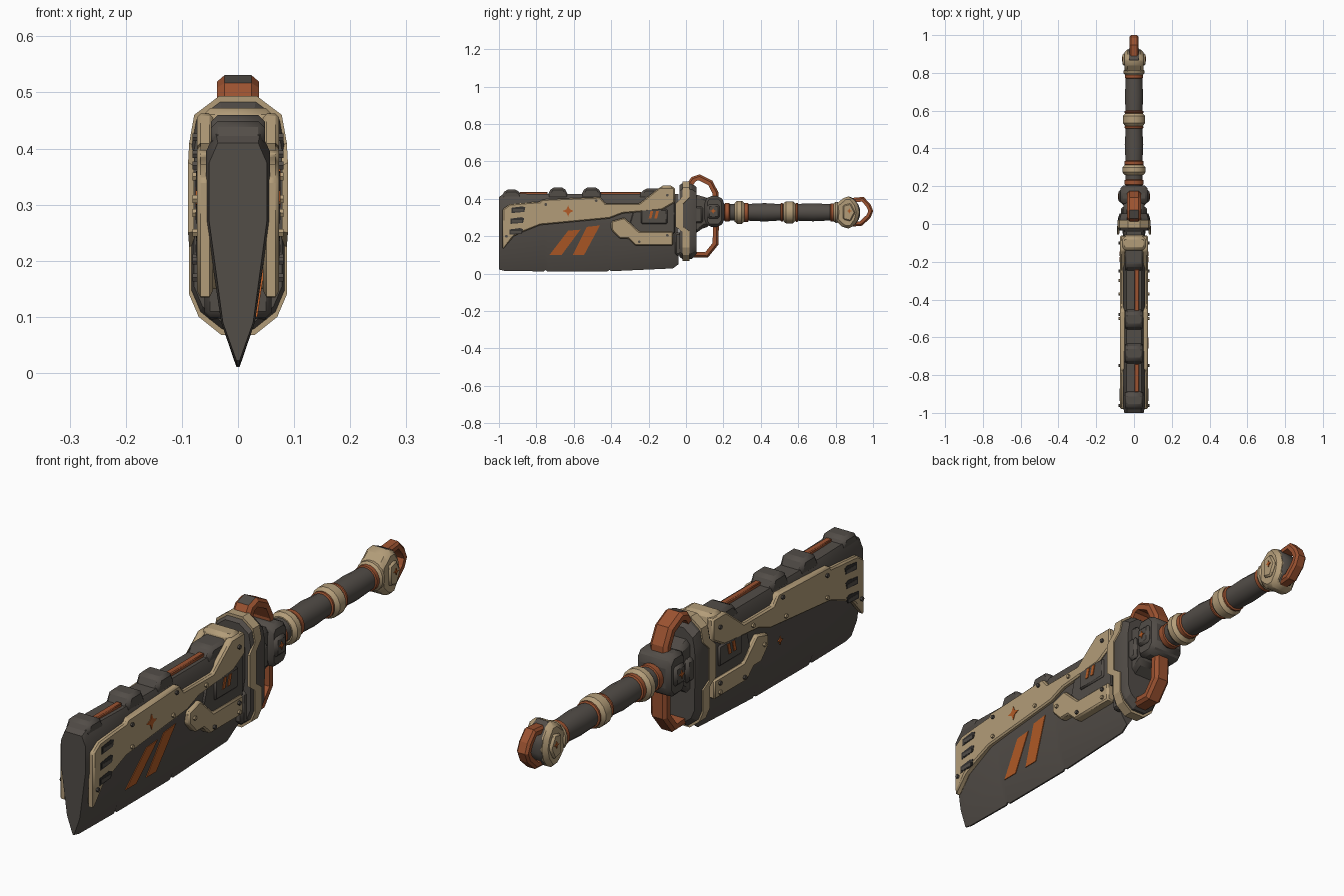
import bpy, bmesh, math
from mathutils import Vector

cube = bpy.data.objects.get("Cube")
if cube:
    bpy.data.objects.remove(cube)


def material(name, rgb):
    m = bpy.data.materials.new(name)
    m.use_nodes = True
    m.diffuse_color = (*rgb, 1)
    m.node_tree.nodes["Principled BSDF"].inputs["Base Color"].default_value = (*rgb, 1)
    return m


DARK = material("dark metal", (0.085, 0.074, 0.064))
BEIGE = material("sand armour", (0.45, 0.335, 0.19))
RUST = material("rust orange", (0.33, 0.085, 0.03))
PAINT = material("orange paint", (0.45, 0.105, 0.02))
BLACK = material("recess", (0.035, 0.032, 0.03))


def finish(name, bm, mats, bevel=0, angle=35):
    bmesh.ops.recalc_face_normals(bm, faces=bm.faces)
    me = bpy.data.meshes.new(name)
    bm.to_mesh(me)
    bm.free()
    ob = bpy.data.objects.new(name, me)
    bpy.context.collection.objects.link(ob)
    for m in mats:
        me.materials.append(m)
    if bevel:
        b = ob.modifiers.new("Bevel", "BEVEL")
        b.width, b.segments, b.limit_method = bevel, 1, "ANGLE"
    bpy.ops.object.select_all(action="DESELECT")
    ob.select_set(True)
    bpy.context.view_layer.objects.active = ob
    bpy.ops.object.shade_smooth_by_angle(angle=math.radians(angle))
    return ob


def loft(name, rings, mats, closed=False, bevel=0, paint=None, angle=35):
    """Skin equal-length rings; paint(segment, side) picks a material slot."""
    bm = bmesh.new()
    vs = [[bm.verts.new(p) for p in r] for r in rings]
    n, k = len(vs), len(vs[0])
    for i in range(n if closed else n - 1):
        a, b = vs[i], vs[(i + 1) % n]
        for j in range(k):
            f = bm.faces.new((a[j], a[(j + 1) % k], b[(j + 1) % k], b[j]))
            if paint:
                f.material_index = paint(i, j)
    if not closed:
        bm.faces.new(vs[0])
        bm.faces.new(vs[-1])
    return finish(name, bm, mats, bevel, angle)


def prism(name, poly, x0, x1, mat, bevel=0):
    """Extrude a (y, z) outline along x."""
    return loft(name, [[(x, y, z) for y, z in poly] for x in (x0, x1)], [mat], bevel=bevel)


def rect(y0, y1, z0, z1):
    return [(y0, z0), (y1, z0), (y1, z1), (y0, z1)]


def lathe(name, profile, mat, zc=0.328, sides=16, sx=1.0):
    """Round part along y from (y, radius) pairs."""
    ang = [2 * math.pi * (i + .5) / sides for i in range(sides)]
    return loft(name, [[(r * sx * math.cos(a), y, zc + r * math.sin(a)) for a in ang]
                       for y, r in profile], [mat])


def strap(name, path, half, thick, mats, paint=None):
    """Chamfered strap swept along a (y, z) path."""
    pts = [Vector(p) for p in path]
    rings = []
    for i, p in enumerate(pts):
        t = (pts[min(i + 1, len(pts) - 1)] - pts[max(i - 1, 0)]).normalized()
        n = Vector((-t.y, t.x)) * thick / 2
        sect = [(-half, -1), (half, -1), (half, .3), (half * .65, 1), (-half * .65, 1), (-half, .3)]
        rings.append([(x, *(p + n * s)) for x, s in sect])
    return loft(name, rings, mats, paint=paint, angle=20)


# Blade body, with a tapered cutting edge
def blade_x(z):
    return 0.03 + 0.027 * min(1, max(0, (z - 0.09) / 0.18))


stations = [(-1, .41, .022, .9), (-.97, .43, .015, 1), (-.76, .425, .012, 1), (-.75, .425, .02, 1),
            (-.74, .425, .011, 1), (-.42, .425, .012, 1), (-.41, .425, .02, 1), (-.4, .425, .013, 1),
            (-.07, .425, .028, 1), (-.04, .425, .05, 1)]
rings = []
for y, zt, zb, k in stations:
    half = [(.003, zb), (.03, .09), (.057, .27), (.057, zt - .035), (.04, zt)]
    rings.append([(x * k, y, z) for x, z in half] + [(-x * k, y, z) for x, z in reversed(half)])
loft("blade", rings, [DARK])

# Spine lugs and the orange inserts between them
for i, (y0, y1, top, run) in enumerate([(-.995, -.87, .449, .03), (-.75, -.62, .46, .03),
                                        (-.57, -.44, .46, .03), (-.27, -.04, .455, .05)]):
    prism(f"spine_lug_{i}", [(y0, .4), (y0 + run, top), (y1 - run, top), (y1, .4)],
          -.048, .048, DARK, .012)
for i, (y0, y1) in enumerate([(-.89, -.74), (-.46, -.24)]):
    prism(f"spine_insert_{i}", rect(y0, y1, .40, .437), .002, .026, RUST, .003)
prism("spine_clamp", [(-.15, .41), (-.135, .472), (-.07, .472), (-.055, .41)], -.062, .062, BEIGE, .012)

# Armour, bolts and inlays on both cheeks
upper = [(-.98, .13), (-.98, .345), (-.94, .372), (-.85, .38), (-.78, .385), (-.77, .397), (-.46, .41),
         (-.43, .375), (-.25, .375), (-.2, .415), (-.14, .462), (-.06, .462), (-.06, .38),
         (-.13, .34), (-.34, .322), (-.41, .295), (-.78, .26), (-.86, .228), (-.92, .2)]
lower = [(-.4, .28), (-.33, .3), (-.25, .225), (-.07, .225), (-.07, .15), (-.27, .15),
         (-.31, .188), (-.355, .188), (-.4, .235)]
bolts = [(-.96, .2), (-.75, .285), (-.75, .37), (-.5, .31), (-.48, .39), (-.3, .35), (-.1, .42),
         (-.37, .25), (-.25, .17), (-.1, .17), (-.1, .205)]


def star(y, z, r):
    return [(y + d * math.sin(i * math.pi / 4), z + d * math.cos(i * math.pi / 4))
            for i in range(8) for d in [r * (1 if i % 2 == 0 else .42)]]


for side, s in (("left", 1), ("right", -1)):
    prism(f"upper_plate_{side}", upper, s * .045, s * .073, BEIGE, .006)
    prism(f"lower_plate_{side}", lower, s * .03, s * .073, BEIGE, .006)
    prism(f"cheek_panel_{side}", [(-.3, .27), (-.25, .215), (-.06, .215), (-.06, .4), (-.28, .34)],
          s * .04, s * .064, DARK, .004)
    prism(f"cheek_block_{side}", rect(-.24, -.1, .265, .345), s * .06, s * .073, DARK, .006)
    for i in range(2):
        y = -.2 + i * .03
        prism(f"cheek_mark_{side}_{i}", [(y, .295), (y + .015, .295), (y + .025, .335), (y + .01, .335)],
              s * .07, s * .076, PAINT)
    for i in range(3):
        y, z = -.895 - i * .006, .342 - i * .058
        prism(f"vent_{side}_{i}", [(y - .038, z - .018), (y + .03, z - .012), (y + .036, z + .012),
                                   (y + .02, z + .018), (y - .038, z + .01)], s * .07, s * .0745, BLACK)
        prism(f"vent_slat_{side}_{i}", rect(y - .03, y + .025, z - .011, z + .003),
              s * .071, s * .0755, DARK)
    for i, (y, z) in enumerate(bolts):
        prism(f"bolt_{side}_{i}", [(y + .008 * math.cos(a * math.pi / 3), z + .008 * math.sin(a * math.pi / 3))
                                   for a in range(6)], s * .07, s * .081, BEIGE if i % 2 else DARK)

# Painted marks on the blade and armour
prism("star_mark", star(-.63, .335, .03), .071, .0755, PAINT)
prism("small_star_mark", star(-.5, .21, .016), -.045, -.0525, PAINT)
for i, q in enumerate([[(-.73, .1), (-.665, .1), (-.565, .235), (-.63, .23)],
                       [(-.605, .1), (-.545, .1), (-.46, .258), (-.53, .25)]]):
    loft(f"blade_stripe_{i}", [[(blade_x(z) + d, y, z) for y, z in q] for d in (-.003, .003)], [PAINT])

# Guard collar with a kinked armour band around its rim
half = [(.03, .068, 0), (.07, .1, 0), (.087, .14, 0), (.087, .225, 0), (.089, .25, -.035),
        (.089, .375, -.035), (.087, .41, 0), (.078, .46, 0), (.033, .494, 0)]
rim = half + [(-x, z, y) for x, z, y in reversed(half)]
loft("guard_collar", [[(x * k, y, .28 + (z - .28) * k) for x, z, _ in rim]
                      for y, k in ((-.035, .9), (-.02, .95), (.03, .95), (.055, .86))], [DARK], angle=25)
band = []
for x, z, y in rim:
    inner = (x * .88, .28 + (z - .28) * .94)
    band.append([(x, y - .02, z), (x, y + .02, z),
                 (inner[0], y + .02, inner[1]), (inner[0], y - .02, inner[1])])
loft("guard_band", band, [BEIGE], closed=True, angle=20)
prism("collar_foot", [(-.06, .1), (-.06, .22), (.02, .22), (.02, .09)], -.06, .06, DARK, .01)

# Hilt block
prism("hilt_neck", [(.03, .2), (.1, .25), (.13, .25), (.13, .4), (.03, .43)], -.055, .055, DARK, .015)
prism("hilt_block", [(.1, .275), (.12, .25), (.18, .25), (.205, .28), (.205, .385), (.18, .415),
                     (.12, .415), (.1, .39)], -.072, .072, DARK, .015)
for side, s in (("left", 1), ("right", -1)):
    prism(f"hilt_cap_{side}", rect(.115, .18, .295, .37), s * .06, s * .083, DARK, .01)
    prism(f"hilt_mark_{side}", star(.145, .335, .016), s * .08, s * .086, PAINT)
    prism(f"hilt_rib_{side}", rect(.04, .09, .27, .36), s * .045, s * .07, DARK, .01)

# Finger loops above and below the hilt
strap("upper_loop", [(.16, .375), (.158, .43), (.13, .485), (.07, .515), (.04, .505), (.01, .46)],
      -.037, -.032, [RUST, DARK], lambda i, j: int(i == 3 and j == 3))
strap("lower_loop", [(.01, .13), (.04, .102), (.11, .1), (.158, .16), (.16, .27)],
      .034, -.032, [RUST])

# Grip with rings
lathe("grip", [(.19, .046), (.34, .046), (.42, .05), (.5, .045), (.6, .046), (.68, .049), (.8, .043)], DARK)
for i, (y0, y1, r) in enumerate([(.205, .235, .051), (.31, .335, .052), (.585, .6, .052), (.505, .52, .051),
                                 (.77, .795, .049)]):
    lathe(f"orange_ring_{i}", [(y0, r - .006), (y0 + .004, r), (y1 - .004, r), (y1, r - .006)], RUST)
for i, (y0, y1, r) in enumerate([(.26, .312, .063), (.52, .585, .06), (.785, .825, .057)]):
    lathe(f"sand_ring_{i}", [(y0, r - .012), (y0 + .014, r), (y1 - .014, r), (y1, r - .012)], BEIGE)

# Pommel and end loop
pommel = [(.8, .285), (.83, .255), (.85, .242), (.885, .242), (.915, .285), (.925, .328), (.915, .37),
          (.885, .412), (.85, .412), (.83, .395), (.8, .37)]
prism("pommel", pommel, -.05, .05, BEIGE, .015)
prism("pommel_core", [(.86, .25), (.9, .255), (.93, .3), (.93, .355), (.9, .4), (.86, .418)],
      -.034, .034, DARK, .01)
for side, s in (("left", 1), ("right", -1)):
    prism(f"pommel_boss_{side}", [(.84, .29), (.88, .28), (.905, .328), (.88, .376), (.84, .366)],
          s * .045, s * .06, BEIGE, .006)
    prism(f"pommel_mark_{side}", star(.873, .335, .014), s * .057, s * .063, PAINT)
strap("end_loop", [(.89, .265), (.935, .268), (.975, .305), (.988, .335), (.975, .365), (.945, .398), (.89, .392)],
      .024, -.026, [RUST])
